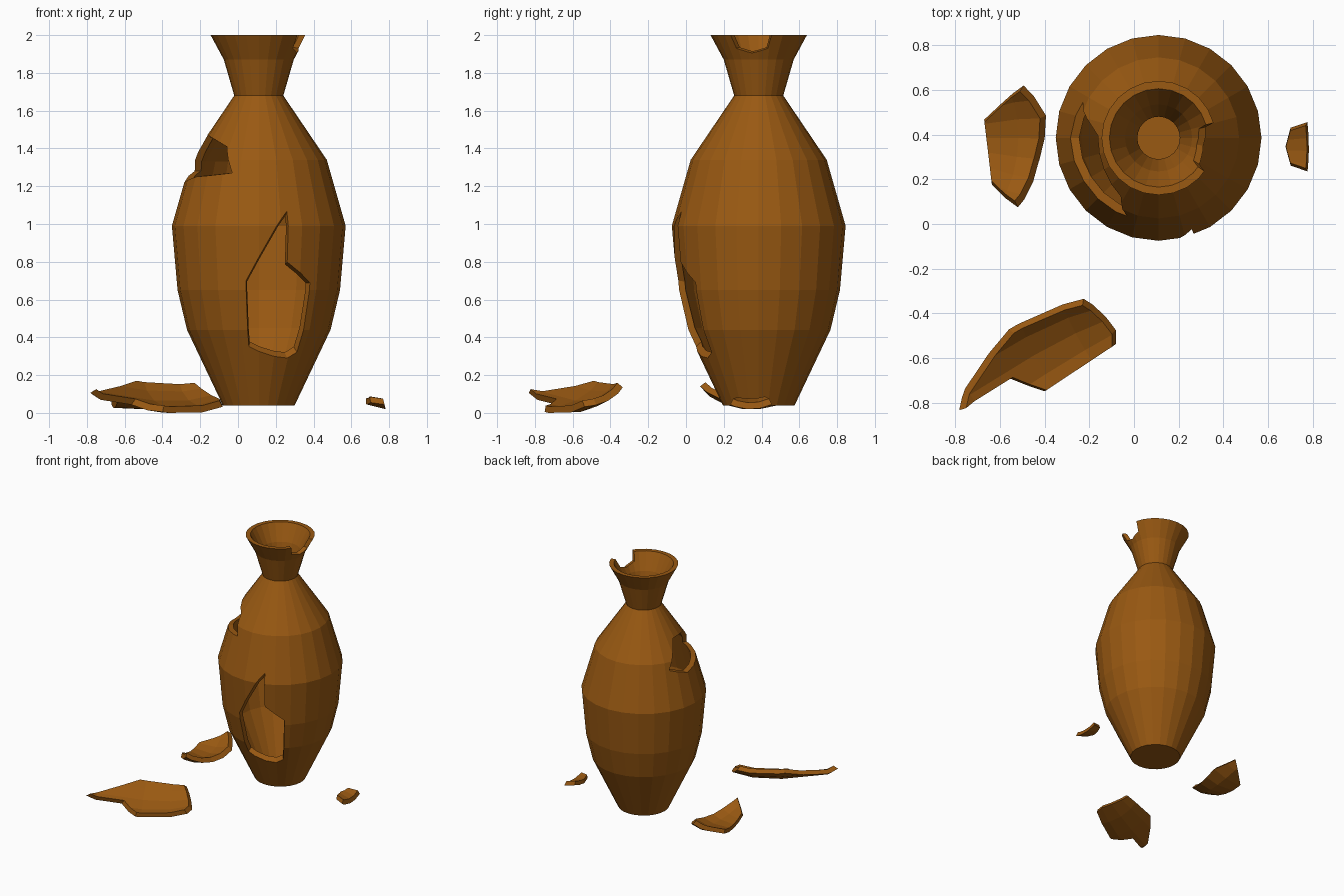
import bpy, bmesh
from math import sin, cos, radians, pi
from mathutils import Vector, Matrix

if "Cube" in bpy.data.objects:
    bpy.data.objects.remove(bpy.data.objects["Cube"])

AX, AY, SIDES = 0.11, 0.385, 24
OUTER = [(0.19, 0.04), (0.38, 0.44), (0.43, 0.65), (0.46, 0.99), (0.36, 1.34),
         (0.13, 1.68), (0.185, 1.87), (0.255, 2.0)]
INNER = [(0.22, 2.0), (0.15, 1.87), (0.095, 1.68), (0.325, 1.33), (0.425, 0.99),
         (0.395, 0.65), (0.345, 0.45), (0.165, 0.08)]

clay = bpy.data.materials.new("clay")
clay.diffuse_color = (0.32, 0.1, 0.006, 1)
clay.use_nodes = True
clay.node_tree.nodes["Principled BSDF"].inputs["Base Color"].default_value = clay.diffuse_color


def add_object(name, bm):
    bmesh.ops.recalc_face_normals(bm, faces=bm.faces[:])
    mesh = bpy.data.meshes.new(name)
    bm.to_mesh(mesh)
    bm.free()
    mesh.materials.append(clay)
    obj = bpy.data.objects.new(name, mesh)
    bpy.context.collection.objects.link(obj)
    return obj


def lathe(name, profile):
    bm = bmesh.new()
    rings = [[bm.verts.new((AX + r * cos(2 * pi * i / SIDES), AY + r * sin(2 * pi * i / SIDES), z))
              for i in range(SIDES)] for r, z in profile]
    for a, b in zip(rings, rings[1:]):
        for i in range(SIDES):
            j = (i + 1) % SIDES
            bm.faces.new((a[i], a[j], b[j], b[i]))
    bm.faces.new(rings[0])
    bm.faces.new(rings[-1])
    return add_object(name, bm)


def on_surface(angle, z):
    """Point on the outer wall at an angle (degrees) and height."""
    r = OUTER[-1][0]
    for (r0, z0), (r1, z1) in zip(OUTER, OUTER[1:]):
        if z0 <= z <= z1:
            r = r0 + (r1 - r0) * (z - z0) / (z1 - z0)
            break
    a = radians(angle)
    return Vector((AX + r * cos(a), AY + r * sin(a), z))


def cone_cutter(name, outline, middle, apex_z):
    """Cone from the vase axis out through an outline drawn on the wall."""
    bm = bmesh.new()
    apex = Vector((AX, AY, apex_z))
    tip = bm.verts.new(apex)
    far = bm.verts.new(apex + 2.2 * (on_surface(*middle) - apex))
    ring = [bm.verts.new(apex + 2.2 * (on_surface(*p) - apex)) for p in outline]
    for a, b in zip(ring, ring[1:] + ring[:1]):
        bm.faces.new((tip, a, b))
        bm.faces.new((far, b, a))
    obj = add_object(name, bm)
    obj.hide_render = True
    obj.hide_set(True)
    return obj


def boolean(obj, cutter, operation):
    mod = obj.modifiers.new("cut", 'BOOLEAN')
    mod.object, mod.operation, mod.solver = cutter, operation, 'EXACT'
    deps = bpy.context.evaluated_depsgraph_get()
    mesh = bpy.data.meshes.new_from_object(obj.evaluated_get(deps))
    obj.modifiers.clear()
    obj.data = mesh


def frame(a, b, c):
    u = (b - a).normalized()
    n = u.cross(c - a).normalized()
    rot = Matrix((u, n.cross(u), n)).transposed().to_4x4()
    return Matrix.Translation((a + b + c) / 3) @ rot


def lay_down(obj, source, target, floor):
    """Move a shard so three wall points meet three points near the ground."""
    src = frame(*[on_surface(*p) for p in source])
    obj.data.transform(frame(*[Vector(p) for p in target]) @ src.inverted())
    low = min(v.co.z for v in obj.data.vertices)
    obj.data.transform(Matrix.Translation((0, 0, floor - low)))


# Each break: name, outline (angle, z), middle, apex z, three wall points, where they land, lowest z
BREAKS = [
    ("belly_shard",
     [(290, 1.07), (261, 0.70), (261, 0.35), (299, 0.29), (309, 0.32), (309, 0.69), (290, 0.80)],
     (281, 0.6), 0.65,
     [(290, 1.07), (261, 0.35), (309, 0.69)],
     [(-0.79, -0.84, 0.12), (-0.22, -0.33, 0.15), (-0.4, -0.745, 0.02)], 0.0),
    ("shoulder_shard",
     [(155, 1.28), (178, 1.47), (237, 1.41), (248, 1.27), (211, 1.25), (180, 1.22)],
     (205, 1.34), 1.3,
     [(155, 1.28), (248, 1.27), (178, 1.47)],
     [(-0.51, 0.63, 0.16), (-0.535, 0.1, 0.165), (-0.635, 0.43, 0.1)], 0.02),
    ("rim_shard",
     [(-42, 2.15), (-33, 1.93), (-10, 1.905), (13, 1.93), (20, 2.15)],
     (-10, 2.03), 1.97,
     [(-40, 2.0), (18, 2.0), (-10, 1.905)],
     [(0.775, 0.215, 0.07), (0.775, 0.475, 0.07), (0.675, 0.34, 0.065)], 0.02),
]

# Vase with three broken holes, and the pieces that fell out
vase = lathe("vase", OUTER + INNER)
whole = vase.data.copy()
for name, outline, middle, apex_z, source, target, floor in BREAKS:
    cutter = cone_cutter(name + "_cutter", outline, middle, apex_z)
    shard = bpy.data.objects.new(name, whole.copy())
    bpy.context.collection.objects.link(shard)
    boolean(shard, cutter, 'INTERSECT')
    lay_down(shard, source, target, floor)
    boolean(vase, cutter, 'DIFFERENCE')
    bpy.data.objects.remove(cutter)
